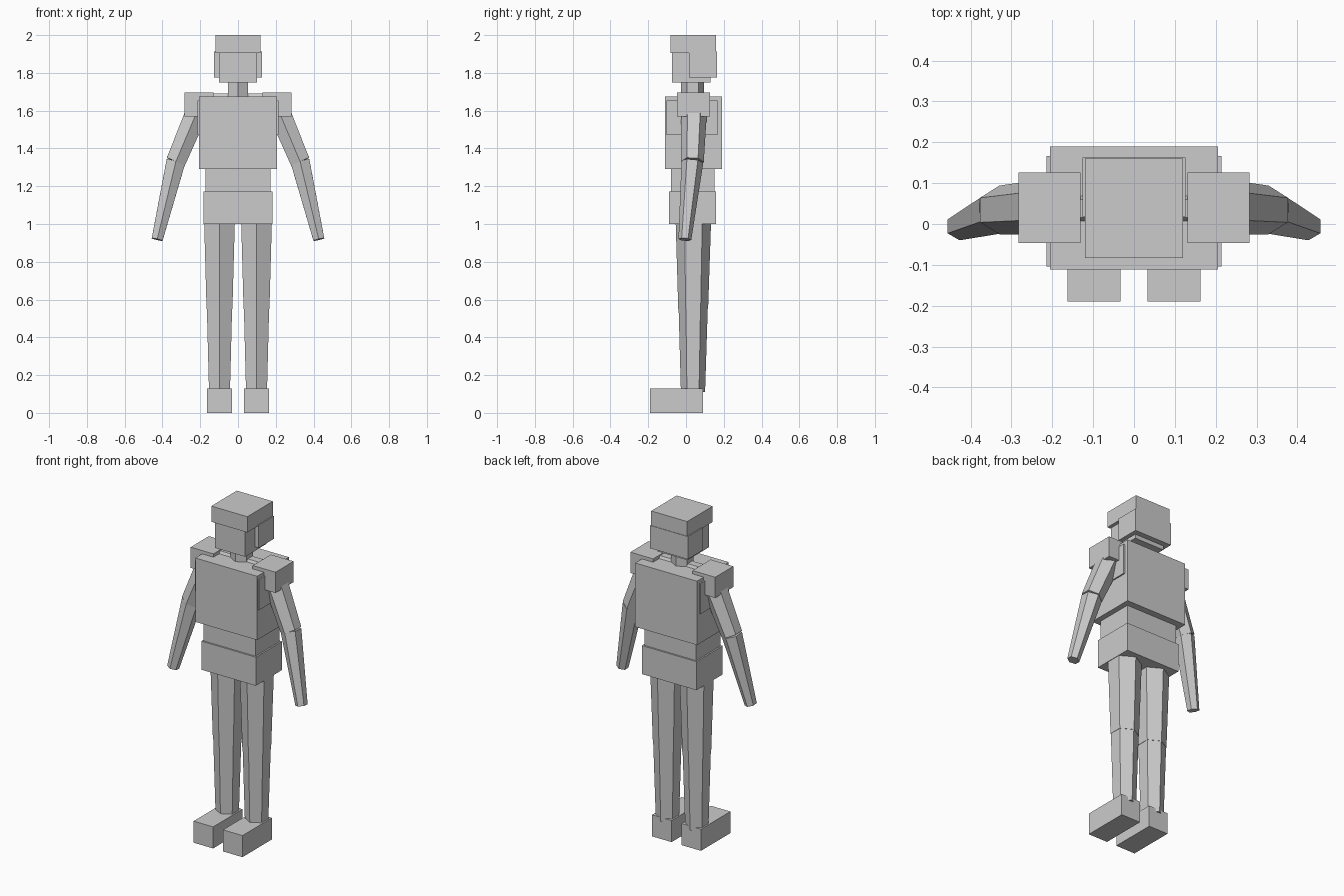
import bpy, bmesh, math
from mathutils import Vector, Matrix

old = bpy.data.objects.get("Cube")
if old:
    bpy.data.objects.remove(old, do_unlink=True)

grey = bpy.data.materials.new("plain_grey")
grey.use_nodes = True
grey.diffuse_color = (0.6, 0.6, 0.6, 1)
bsdf = next(n for n in grey.node_tree.nodes if n.type == 'BSDF_PRINCIPLED')
bsdf.inputs["Base Color"].default_value = (0.6, 0.6, 0.6, 1)


def finish(bm, name):
    bmesh.ops.recalc_face_normals(bm, faces=bm.faces[:])
    mesh = bpy.data.meshes.new(name)
    bm.to_mesh(mesh)
    bm.free()
    mesh.materials.append(grey)
    obj = bpy.data.objects.new(name, mesh)
    bpy.context.collection.objects.link(obj)


def box(name, x, y, z):
    """Box spanning the given (low, high) ranges."""
    bm = bmesh.new()
    spans = (x, y, z)
    centre = Vector([(a + b) / 2 for a, b in spans])
    size = Vector([b - a for a, b in spans])
    bmesh.ops.create_cube(bm, size=1, matrix=Matrix.LocRotScale(centre, None, size))
    finish(bm, name)


def limb(name, start, end, r_start, r_end, sides=6):
    """Tapered six-sided bar with a ridge towards the front and back."""
    start, end = Vector(start), Vector(end)
    axis = (end - start).normalized()
    u = Vector((0, 1, 0))
    u = (u - axis * u.dot(axis)).normalized()
    v = axis.cross(u)
    bm = bmesh.new()
    rings = []
    for centre, r in ((start, r_start), (end, r_end)):
        angles = [math.tau * i / sides for i in range(sides)]
        rings.append([bm.verts.new(centre + (u * math.cos(a) + v * math.sin(a)) * r) for a in angles])
    low, high = rings
    for i in range(sides):
        j = (i + 1) % sides
        bm.faces.new((low[i], low[j], high[j], high[i]))
    bm.faces.new(low)
    bm.faces.new(high)
    finish(bm, name)


# Head and neck
box("head", (-0.10, 0.10), (-0.075, 0.13), (1.75, 1.98))
box("head_cap", (-0.12, 0.12), (-0.083, 0.16), (1.905, 2.0))
box("head_back", (-0.126, 0.126), (0.017, 0.163), (1.775, 1.912))
limb("neck", (0, 0.035, 1.62), (0, 0.035, 1.78), 0.061, 0.061)

# Torso
box("chest", (-0.206, 0.206), (-0.112, 0.19), (1.29, 1.675))
box("chest_side_panels", (-0.214, 0.214), (-0.104, 0.167), (1.47, 1.655))
box("waist", (-0.173, 0.173), (-0.08, 0.15), (1.15, 1.31))
box("pelvis", (-0.182, 0.182), (-0.09, 0.16), (1.0, 1.172))

# Paired parts, left is +x
for side, s in (("left", 1), ("right", -1)):
    def span(a, b):
        return tuple(sorted((s * a, s * b)))

    limb(side + "_collar", (0, 0.038, 1.652), (s * 0.16, 0.038, 1.652), 0.044, 0.044)
    box(side + "_shoulder", span(0.131, 0.283), (-0.047, 0.126), (1.57, 1.695))

    # Arm
    shoulder, elbow, wrist = (s * 0.215, 0.043, 1.6), (s * 0.329, 0.034, 1.33), (s * 0.428, -0.006, 0.918)
    limb(side + "_upper_arm", shoulder, elbow, 0.068, 0.06)
    limb(side + "_forearm", elbow, wrist, 0.058, 0.034)

    # Leg
    hip, knee, ankle = [(s * 0.098, y, z) for y, z in ((0.039, 1.02), (0.038, 0.55), (0.037, 0.11))]
    limb(side + "_thigh", hip, knee, 0.094, 0.079)
    limb(side + "_shin", knee, ankle, 0.077, 0.064)
    box(side + "_foot", span(0.033, 0.163), (-0.19, 0.09), (0, 0.13))
